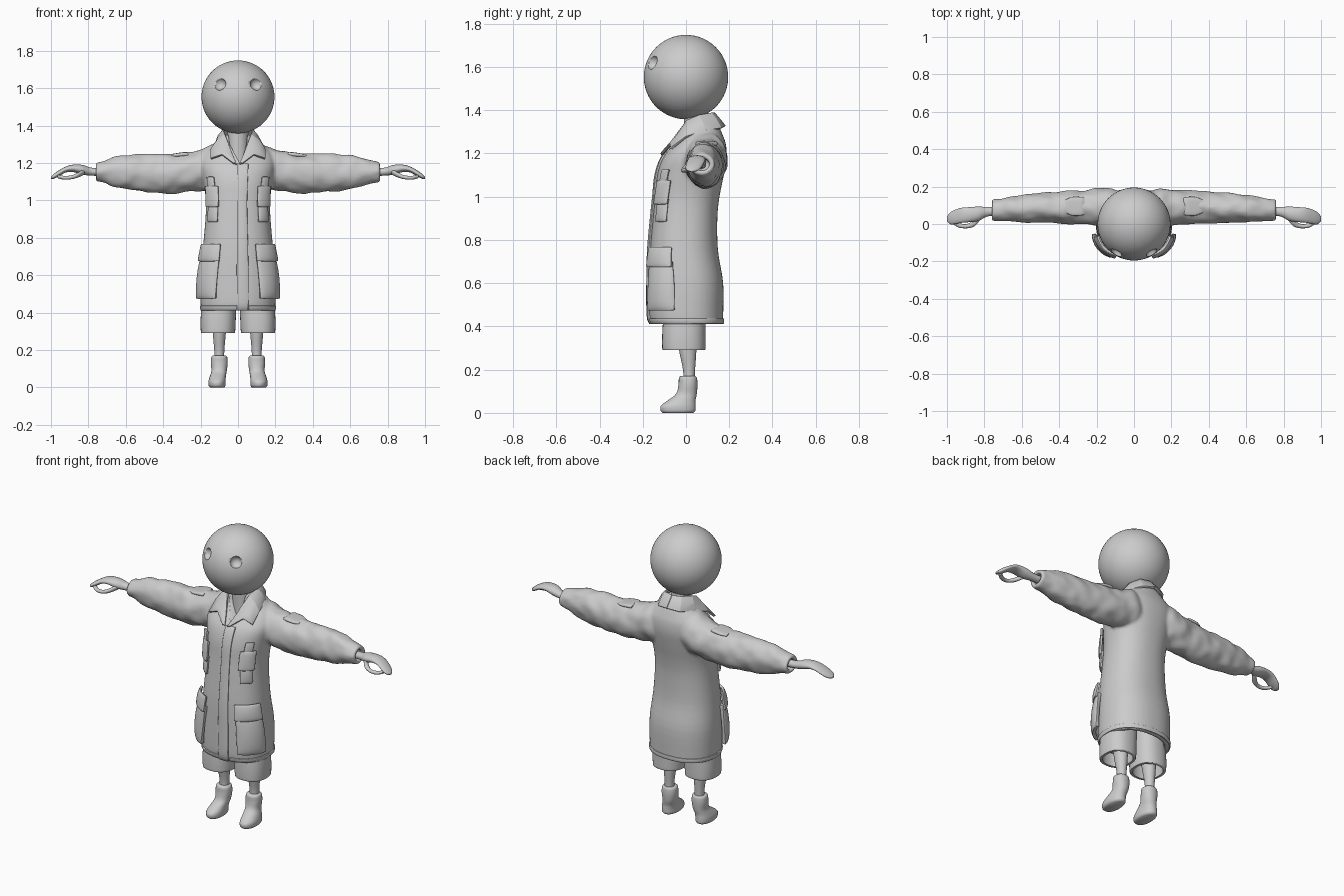
import bpy, bmesh, math
from mathutils import Vector, noise

if "Cube" in bpy.data.objects:
    bpy.data.objects.remove(bpy.data.objects["Cube"])

grey = bpy.data.materials.new("plain grey")
grey.diffuse_color = (0.6, 0.6, 0.6, 1)
grey.use_nodes = True
grey.node_tree.nodes["Principled BSDF"].inputs["Base Color"].default_value = grey.diffuse_color


def finish(name, bm, mirror=False, mods=(), angle=50):
    bmesh.ops.recalc_face_normals(bm, faces=bm.faces)
    me = bpy.data.meshes.new(name)
    bm.to_mesh(me)
    bm.free()
    me.materials.append(grey)
    ob = bpy.data.objects.new(name, me)
    bpy.context.collection.objects.link(ob)
    for kind, props in mods:
        m = ob.modifiers.new(kind.title(), kind)
        for k, v in props.items():
            setattr(m, k, v)
    if mirror:
        ob.modifiers.new("Mirror", 'MIRROR').use_mirror_merge = False
    bpy.context.view_layer.objects.active = ob
    ob.select_set(True)
    bpy.ops.object.shade_smooth_by_angle(angle=math.radians(angle))
    ob.select_set(False)
    return ob


def curve(p0, p1, p2, p3, t):
    return [0.5 * (2*b + (c-a)*t + (2*a-5*b+4*c-d)*t*t + (3*b-a-3*c+d)*t**3)
            for a, b, c, d in zip(p0, p1, p2, p3)]


def resample(rows, sub):
    out = []
    for i in range(len(rows) - 1):
        a, b = rows[max(i-1, 0)], rows[min(i+2, len(rows)-1)]
        out += [curve(a, rows[i], rows[i+1], b, k / sub) for k in range(sub)]
    return out + [list(rows[-1])]


def oval(a, r1, r2, e):
    c, s = math.cos(a), math.sin(a)
    return (r1 * math.copysign(abs(c)**e, c), r2 * math.copysign(abs(s)**e, s))


def loft(bm, rows, axis='z', n=32, sub=4, e=1.0, extra=(), side=1, wrinkle=0):
    """Skin ovals (position, centre a, centre b, radius a, radius b), caps both ends."""
    rings = []
    for t, c1, c2, r1, r2 in resample(rows, sub) + list(extra):
        ring = []
        for i in range(n):
            a = 2 * math.pi * i / n
            u, v = oval(a, r1, r2, e)
            if wrinkle:
                k = 1 + wrinkle * noise.noise(Vector((t * 17 * side, math.cos(a) * 1.6 + 5, math.sin(a) * 1.6)))
                u, v = u * k, v * k
            p = (c1+u, c2+v, t) if axis == 'z' else (side*t, c1+u, c2+v)
            ring.append(bm.verts.new(p))
        rings.append(ring)
    for A, B in zip(rings, rings[1:]):
        for i in range(n):
            bm.faces.new((A[i], A[(i+1) % n], B[(i+1) % n], B[i]))
    bm.faces.new(rings[0])
    bm.faces.new(rings[-1])


# Head with two hollow eyes
bm = bmesh.new()
bmesh.ops.create_uvsphere(bm, u_segments=64, v_segments=40, radius=0.195)
bmesh.ops.translate(bm, verts=bm.verts, vec=(0, 0, 1.553))
head = finish("head", bm)
bm = bmesh.new()
for s in (-1, 1):
    g = bmesh.ops.create_uvsphere(bm, u_segments=24, v_segments=16, radius=0.034)
    bmesh.ops.translate(bm, verts=g['verts'], vec=(s * 0.098, -0.16, 1.622))
cutter = finish("eye_cutter", bm)
cutter.hide_render = True
cutter.hide_set(True)
cut = head.modifiers.new("Eyes", 'BOOLEAN')
cut.operation, cut.object, cut.solver = 'DIFFERENCE', cutter, 'EXACT'

# Neck
bm = bmesh.new()
loft(bm, [(1.1, 0, .05, .07, .065), (1.25, 0, .05, .058, .06), (1.42, 0, .045, .055, .055)])
finish("neck", bm)

# Coat: body and sleeves fused into one cloth surface
body = [(.41, 0, .005, .195, .165), (.45, 0, 0, .2, .172), (.6, 0, 0, .2, .172),
        (.75, 0, -.01, .187, .158), (.9, 0, -.005, .174, .15), (1.0, 0, .005, .172, .15),
        (1.1, 0, .02, .185, .155), (1.18, 0, .04, .2, .148), (1.24, 0, .063, .19, .122),
        (1.28, 0, .072, .155, .1), (1.32, 0, .07, .112, .085), (1.35, 0, .065, .085, .075)]
E = 0.88
bm = bmesh.new()
loft(bm, body[::-1], n=64, e=E, extra=[(.41, 0, .005, .165, .137), (.5, 0, 0, .165, .137)])
sleeve = [(.05, .08, 1.18, .08, .1), (.13, .09, 1.18, .1, .118), (.2, .09, 1.163, .096, .11),
          (.3, .09, 1.146, .09, .105), (.42, .088, 1.143, .083, .104), (.55, .085, 1.148, .076, .097),
          (.65, .08, 1.151, .068, .083), (.71, .077, 1.153, .06, .062), (.76, .075, 1.15, .056, .05)]
for s in (-1, 1):
    loft(bm, sleeve, 'x', 40, 6, side=s, wrinkle=.1,
         extra=[(.76, .075, 1.15, .034, .03), (.70, .075, 1.15, .034, .03)])
coat = finish("coat", bm, mods=[('REMESH', dict(mode='VOXEL', voxel_size=.009, use_smooth_shade=True)),
                                ('SMOOTH', dict(factor=.5, iterations=4))])

# Open neckline cut into the coat front
bm = bmesh.new()
tri = [(-.06, 1.42), (.06, 1.42), (.045, 1.3), (.012, 1.195), (-.045, 1.3)]
f = bm.faces.new([bm.verts.new((x, -.3, z)) for x, z in tri])
g = bmesh.ops.extrude_face_region(bm, geom=[f])
bmesh.ops.translate(bm, verts=[v for v in g['geom'] if isinstance(v, bmesh.types.BMVert)], vec=(0, .34, 0))
vee = finish("neckline_cutter", bm)
vee.hide_render = True
vee.hide_set(True)
cut = coat.modifiers.new("Neckline", 'BOOLEAN')
cut.operation, cut.object, cut.solver = 'DIFFERENCE', vee, 'EXACT'

fine = resample(body, 8)


def on_coat(deg, z, off):
    """Point on the coat, deg measured from the front centre towards +x."""
    i = max(1, next((k for k, r in enumerate(fine) if r[0] >= z), len(fine) - 1))
    a, b = fine[i-1], fine[i]
    t = (z - a[0]) / (b[0] - a[0])
    _, _, yc, rx, ry = [p + (q - p) * t for p, q in zip(a, b)]
    x, y = oval(math.radians(deg - 90), rx, ry, E)
    nrm = Vector((x / rx**2, y / ry**2, 0)).normalized()
    return Vector((x, yc + y, z)) + nrm * off


def patch(name, d0, d1, z0, z1, off, puff=0, flare=0, mirror=True, thick=.014, lean=0, nu=12, nv=12):
    """Cloth panel lying on the coat; puff swells its middle, flare lifts its lower edge."""
    bm = bmesh.new()
    grid = []
    for j in range(nv + 1):
        v = j / nv
        grid.append([])
        for i in range(nu + 1):
            u = i / nu
            o = off + puff * (math.sin(math.pi*u) * math.sin(math.pi*v))**.5 + flare * (1-v)
            grid[-1].append(bm.verts.new(on_coat(d0 + (d1-d0)*u + lean*(1-v), z0 + (z1-z0)*v, o)))
    for A, B in zip(grid, grid[1:]):
        for i in range(nu):
            bm.faces.new((A[i], A[i+1], B[i+1], B[i]))
    return finish(name, bm, mirror, [('SOLIDIFY', dict(thickness=thick, offset=0)),
                                     ('BEVEL', dict(width=.003, segments=2))])


# Pockets, flaps, placket and hem
patch("hip_pocket", 27, 74, .475, .70, .006, .014, .014, lean=3, thick=.022)
patch("hip_pocket_flap", 25, 74, .675, .765, .014, .008, .010)
patch("chest_pocket", 35, 60, .885, .99, .004, .008)
patch("chest_pocket_flap", 31, 62, .965, 1.075, .010, .006, .008)
patch("chest_strap", 38, 54, 1.06, 1.125, .008, .003)
patch("front_placket", -1, 13, .412, 1.195, .002, .004, mirror=False, nv=40)
patch("hem_band", 14, 359, .412, .437, .001, mirror=False, nu=90, nv=2, thick=.008)

# Collar running from the back of the neck to the lapel tips
pairs = [((0, .13, 1.385), (0, .18, 1.325)), ((.05, .115, 1.385), (.07, .16, 1.315)),
         ((.078, .06, 1.375), (.118, .09, 1.305)), ((.068, .005, 1.35), (.142, 0, 1.275)),
         ((.05, -.03, 1.30), (.145, -.068, 1.222)), ((.033, -.062, 1.25), (.085, -.07, 1.243)),
         ((.008, -.112, 1.19), (.022, -.114, 1.195))]
bm = bmesh.new()
edge = []
for top, low in pairs:
    mid = (Vector(top) + Vector(low)) / 2 + Vector((.004, 0, .006)) * (top[0] > 0)
    edge.append([bm.verts.new(p) for p in (top, mid, low)])
for A, B in zip(edge, edge[1:]):
    for k in (0, 1):
        bm.faces.new((A[k], A[k+1], B[k+1], B[k]))
finish("collar", bm, True, [('SOLIDIFY', dict(thickness=.012, offset=0)), ('BEVEL', dict(width=.003, segments=2))])

# Shoulder straps on the sleeve tops
bm = bmesh.new()
loft(bm, [(.265, .095, 1.245, .045, .008), (.285, .095, 1.246, .05, .012), (.33, .095, 1.242, .05, .01),
          (.365, .095, 1.238, .035, .008)], 'x', 20, 4, .6)
finish("shoulder_strap", bm, True)

# Hands with the thumb curling to meet the fingers
bm = bmesh.new()
loft(bm, [(.69, .07, 1.15, .024, .022), (.78, .066, 1.153, .025, .021), (.83, .055, 1.163, .038, .026),
          (.88, .05, 1.171, .04, .02), (.92, .047, 1.165, .04, .016), (.96, .037, 1.143, .038, .016),
          (.985, .03, 1.128, .03, .013), (1.0, .028, 1.121, .012, .006)], 'x', 24, 5)
loft(bm, [(.82, .045, 1.155, .02, .016), (.85, .01, 1.138, .02, .014), (.88, -.008, 1.126, .013, .011),
          (.91, -.012, 1.121, .011, .010), (.94, -.004, 1.122, .014, .010), (.965, .014, 1.128, .016, .009)],
     'x', 16, 5)
finish("hand", bm, True)

# Shorts, hollow at the bottom
bm = bmesh.new()
loft(bm, [(.56, .092, -.005, .085, .1), (.44, .102, -.008, .092, .098), (.36, .106, -.01, .094, .1),
          (.30, .107, -.01, .092, .1), (.29, .107, -.01, .09, .097)], n=40, e=.85,
     extra=[(.29, .107, -.01, .076, .083), (.37, .107, -.01, .076, .083)])
finish("shorts", bm, True)

# Legs
bm = bmesh.new()
loft(bm, [(.14, .1, .014, .026, .026), (.2, .1, .014, .027, .028), (.29, .1, .008, .035, .04), (.42, .1, .0, .045, .05)])
finish("leg", bm, True)

# Boots
bm = bmesh.new()
loft(bm, [(.002, .112, -.037, .038, .07), (.012, .112, -.037, .045, .08), (.035, .112, -.036, .046, .08),
          (.06, .108, -.02, .043, .064), (.09, .101, .002, .041, .048), (.13, .1, .009, .045, .044),
          (.162, .1, .009, .043, .042), (.172, .1, .009, .036, .035)], n=36, e=.92)
bmesh.ops.translate(bm, verts=bm.verts, vec=(0, 0, -.002))
finish("boot", bm, True)
